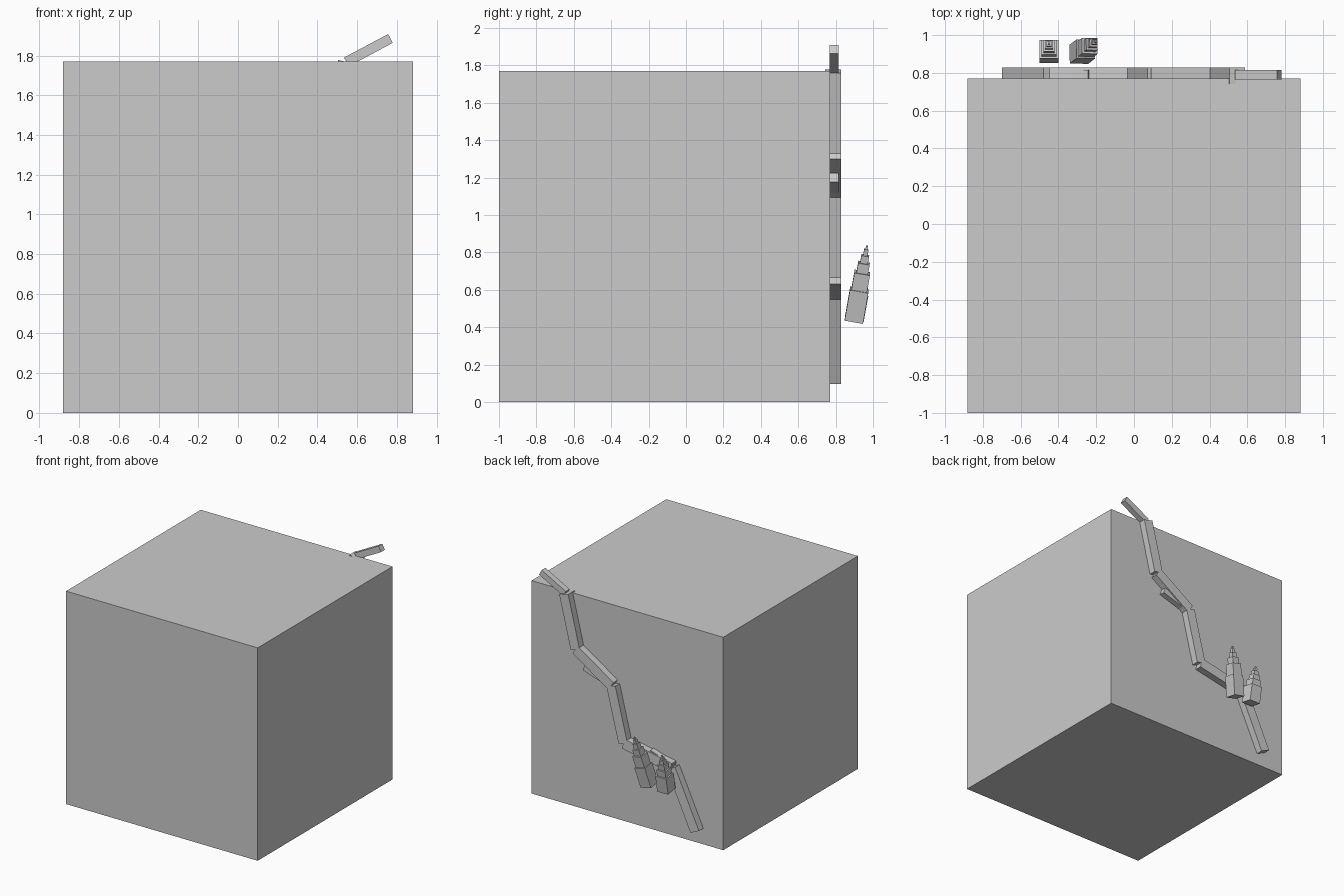
import bpy, bmesh
from mathutils import Vector, Matrix

if "Cube" in bpy.data.objects:
    bpy.data.objects.remove(bpy.data.objects["Cube"])

grey = bpy.data.materials.new("plain grey")
grey.diffuse_color = (0.6, 0.6, 0.6, 1)
grey.use_nodes = True
grey.node_tree.nodes["Principled BSDF"].inputs["Base Color"].default_value = grey.diffuse_color


def finish(name, bm):
    me = bpy.data.meshes.new(name)
    bm.to_mesh(me)
    bm.free()
    me.materials.append(grey)
    ob = bpy.data.objects.new(name, me)
    bpy.context.collection.objects.link(ob)
    return ob


def add_box(bm, size, centre, rot=None):
    """Add a box of given size, rotated about its own centre."""
    r = rot.to_matrix().to_4x4() if rot else Matrix()
    m = Matrix.Translation(centre) @ r @ Matrix.Diagonal((*size, 1))
    bmesh.ops.create_cube(bm, size=1, matrix=m)


def beam(name, a, b, width, y):
    """Square beam between two (x, z) points, lying along the back face."""
    p, q = Vector((a[0], y, a[1])), Vector((b[0], y, b[1]))
    d = q - p
    bm = bmesh.new()
    add_box(bm, (width, width, d.length), (p + q) / 2,
            Vector((0, 0, 1)).rotation_difference(d))
    return finish(name, bm)


def tower(name, base, tip, tiers):
    """Leaning stepped tower; tiers are (width, top height fraction)."""
    base, d = Vector(base), Vector(tip) - Vector(base)
    rot = Vector((0, 0, 1)).rotation_difference(d)
    bm = bmesh.new()
    low = 0.0
    for width, high in tiers:
        add_box(bm, (width, width, d.length * (high - low)),
                base + d * (low + high) / 2, rot)
        low = high
    return finish(name, bm)


# main block
bm = bmesh.new()
add_box(bm, (1.763, 1.77, 1.77), (0, -0.115, 0.885))
finish("block", bm)

# zigzag trunk climbing the back face
joints = [(-0.66, 0.115), (-0.44, 0.585), (0.0, 0.672),
          (0.112, 1.12), (0.44, 1.335), (0.546, 1.768)]
for i, (a, b) in enumerate(zip(joints, joints[1:])):
    beam(f"trunk_{i + 1}", a, b, 0.085, 0.785)

# thinner side branches starting at every other joint
for i, end in ((1, (-0.235, 0.655)), (3, (0.37, 1.2)), (5, (0.768, 1.886))):
    beam(f"branch_{i}", joints[i], end, 0.05, 0.791)

# two leaning stepped towers floating behind the block
tower("tall_tower", (-0.292, 0.898, 0.437), (-0.202, 0.968, 0.835),
      [(0.1, 0.41), (0.084, 0.64), (0.062, 0.77), (0.042, 0.87), (0.024, 0.95), (0.01, 1)])
tower("short_tower", (-0.45, 0.901, 0.437), (-0.45, 0.957, 0.745),
      [(0.1, 0.45), (0.08, 0.62), (0.06, 0.76), (0.042, 0.87), (0.024, 0.95), (0.01, 1)])
